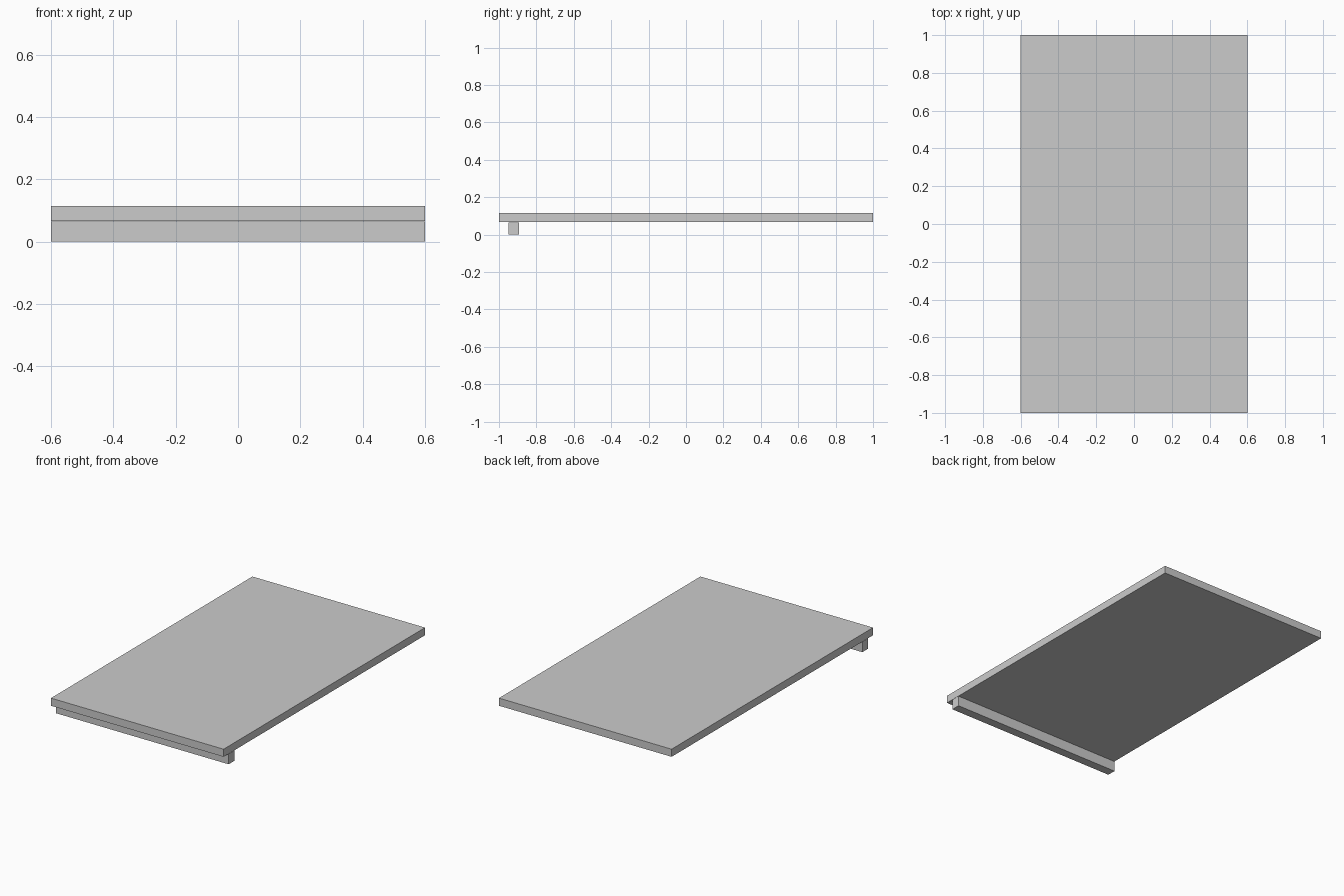
import bpy

if "Cube" in bpy.data.objects:
    bpy.data.objects.remove(bpy.data.objects["Cube"])


def box(name, x, y, z):
    """Box from (min, max) ranges on each axis."""
    bpy.ops.mesh.primitive_cube_add(size=1, location=[sum(r) / 2 for r in (x, y, z)])
    ob = bpy.context.object
    ob.name = name
    ob.scale = [r[1] - r[0] for r in (x, y, z)]
    bpy.ops.object.transform_apply(location=False, rotation=False, scale=True)
    return ob


# flat board
box("board", (-0.6, 0.6), (-1, 1), (0.066, 0.114))
# support bar under the front edge
box("front_support_bar", (-0.6, 0.6), (-0.95, -0.894), (0, 0.065))
